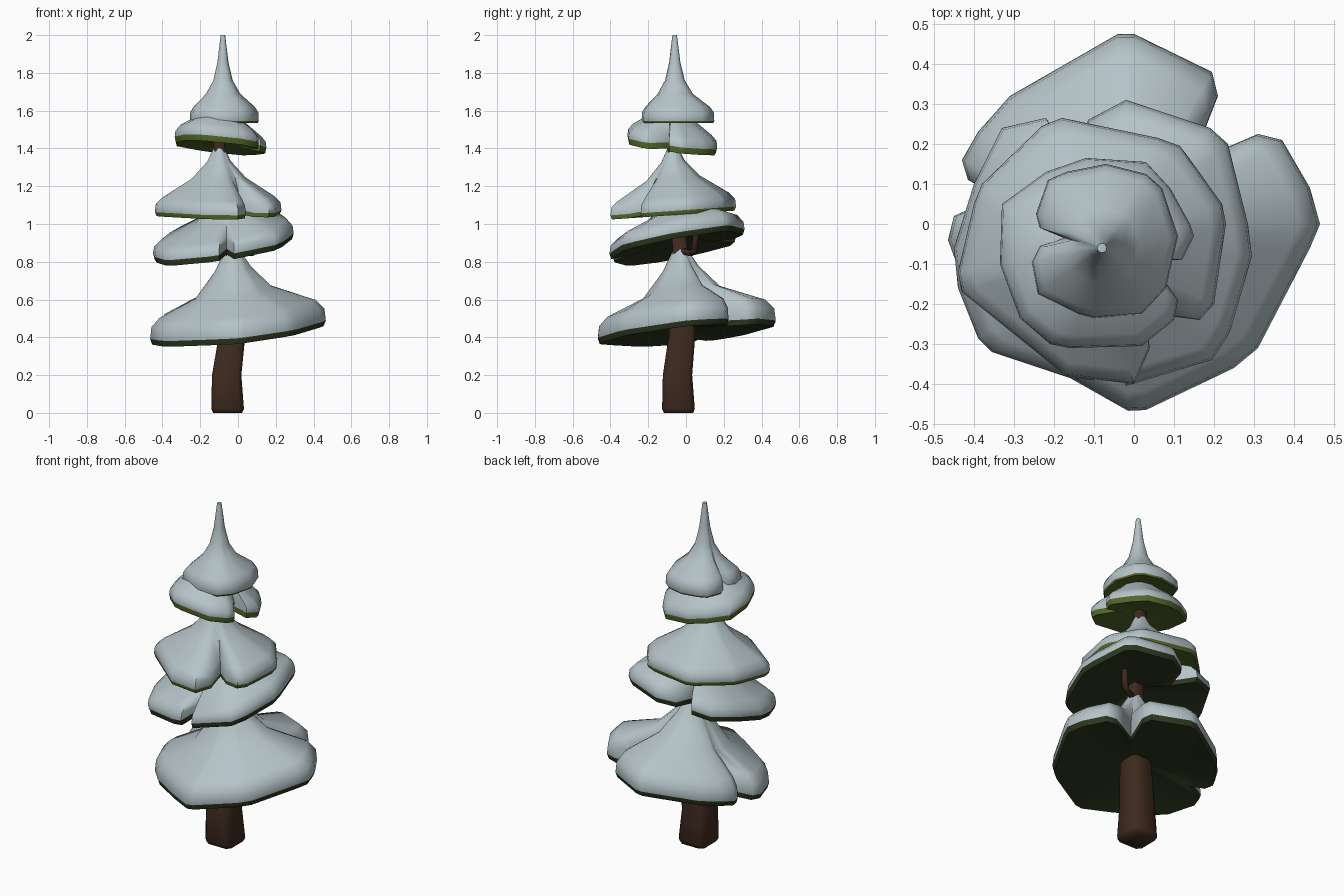
import bpy, bmesh, math
from mathutils import Vector

if "Cube" in bpy.data.objects:
    bpy.data.objects.remove(bpy.data.objects["Cube"])


def material(name, rgb):
    m = bpy.data.materials.new(name)
    m.diffuse_color = (*rgb, 1)
    m.use_nodes = True
    m.node_tree.nodes["Principled BSDF"].inputs["Base Color"].default_value = m.diffuse_color
    return m


snow = material("snow", (0.46, 0.545, 0.575))
dark_green = material("dark needle green", (0.024, 0.037, 0.013))
light_green = material("light needle green", (0.085, 0.135, 0.022))
bark = material("bark brown", (0.050, 0.024, 0.014))


def loft(name, rings, mats, rule, angle):
    """Skin a stack of equal-length rings and cap both ends."""
    bm = bmesh.new()
    loops = [[bm.verts.new(p) for p in ring] for ring in rings]
    for k, (a, b) in enumerate(zip(loops, loops[1:])):
        for i in range(len(a)):
            j = (i + 1) % len(a)
            f = bm.faces.new((a[i], a[j], b[j], b[i]))
            f.material_index = rule(k)
    for loop, k in ((loops[0], 0), (loops[-1], len(loops) - 2)):
        bm.faces.new(loop).material_index = rule(k)
    bmesh.ops.recalc_face_normals(bm, faces=bm.faces[:])
    me = bpy.data.meshes.new(name)
    bm.to_mesh(me)
    bm.free()
    for m in mats:
        me.materials.append(m)
    ob = bpy.data.objects.new(name, me)
    bpy.context.collection.objects.link(ob)
    bpy.context.view_layer.objects.active = ob
    ob.select_set(True)
    bpy.ops.object.shade_smooth_by_angle(angle=math.radians(angle))
    ob.select_set(False)
    return ob


def tier(name, outline, apex, tip, base, thick, mids, green, band=0.03, shoulder=0.89):
    """Snowy bough layer: notched outline lofted from rim up to the tip.
    base = (height, x slope, y slope) of the tilted underside."""
    ax, ay, az = apex
    pts = []
    for x, y in outline:
        dx, dy = x - ax, y - ay
        pts.append((dx, dy, math.hypot(dx, dy)))
    mean = sum(p[2] for p in pts) / len(pts)

    def low(dx, dy, r):
        return (base[0] + base[1] * (ax + dx) + base[2] * (ay + dy)
                + 0.15 * max(0, 0.8 * mean - r))

    def ring(s, height, blend=0.0):
        out = []
        for dx, dy, r in pts:
            q = s * ((1 - blend) * r + blend * mean) / r
            out.append(Vector((ax + dx * q, ay + dy * q, height(low(dx, dy, r)))))
        return out

    rings = [ring(tip / mean, lambda z: az, 1.0)]
    for s, f in mids:
        rings.append(ring(s, lambda z, f=f: (z + thick) * (1 - f) + az * f,
                          0.95 - 0.6 * s))
    rings += [
        ring(shoulder, lambda z: z + thick),
        ring(0.985, lambda z: z + thick * 0.66),
        ring(1.0, lambda z: z + band),
        ring(0.975, lambda z: z),
        ring(0.10, lambda z: base[0] + 0.05, 0.8),
    ]
    snow_rows = len(mids) + 3
    loft(name, rings, [snow, green], lambda k: 0 if k < snow_rows else 1, 50)


# Bough layers, bottom to top
tier("lowest_boughs",
     [(.465, 0), (.44, .09), (.37, .21), (.31, .225), (.24, .195), (.14, .14),
      (.21, .32), (.195, .38), (0, .475), (-.04, .475), (-.31, .32), (-.39, .23),
      (-.43, .16), (-.415, .11), (-.34, .07), (-.45, .02), (-.465, -.04),
      (-.41, -.19), (-.33, -.275), (-.16, -.385), (-.015, -.467), (.03, -.465),
      (.25, -.36), (.31, -.31), (.44, -.06)],
     (-.03, -.03, .87), .035, (.412, .1, .1), .14,
     [(.22, .66), (.46, .27)], dark_green)

tier("second_boughs",
     [(.295, -.08), (.285, 0), (.235, .20), (.19, .24), (-.02, .31), (-.115, .26),
      (-.14, .14), (-.22, .265), (-.33, .24), (-.40, .10), (-.45, -.06),
      (-.44, -.16), (-.39, -.285), (-.355, -.32), (-.16, -.385), (-.10, -.39),
      (-.06, -.28), (-.02, -.405), (.195, -.34), (.24, -.27)],
     (-.06, -.05, 1.2), .035, (.89, .15, .18), .105,
     [(.22, .66), (.46, .30)], dark_green)

tier("third_boughs",
     [(.23, 0), (.22, .05), (.115, .195), (.06, .215), (-.18, .265), (-.23, .245),
      (-.38, .10), (-.40, .05), (-.44, -.12), (-.43, -.17), (-.17, -.38), (0, -.40),
      (.04, -.31), (.02, -.19), (.085, -.23), (.165, -.24), (.20, -.20)],
     (-.10, -.07, 1.42), .02, (1.052, 0, .07), .095,
     [(.20, .68), (.45, .36)], light_green, .022)

tier("fourth_boughs",
     [(.15, -.03), (.14, 0), (.09, .09), (.03, .155), (-.12, .165), (-.22, .13),
      (-.33, .05), (-.335, -.10), (-.285, -.235), (-.21, -.30), (-.16, -.31),
      (.02, -.305), (.10, -.24), (.11, -.19), (.04, -.09), (.12, -.09)],
     (-.09, -.07, 1.66), .03, (1.385, -.1, -.12), .095,
     [(.25, .70), (.55, .33)], light_green, .032, .87)

tier("top_boughs",
     [(.11, -.03), (.07, .09), (.03, .125), (-.07, .15), (-.17, .13), (-.215, .11),
      (-.245, .025), (-.235, -.01), (-.175, -.035), (-.235, -.055), (-.255, -.095),
      (-.24, -.175), (-.14, -.225), (-.1, -.235), (.02, -.225), (.08, -.16)],
     (-.08, -.06, 2.0), .012, (1.535, 0, 0), .085,
     [(.16, .62), (.28, .37), (.5, .18)], light_green, .01)


# Bent trunk with a chamfered square section
def trunk_ring(x, y, z, r):
    return [Vector((x + r * math.cos(math.radians(90 * k + 45 + d)),
                    y + r * math.sin(math.radians(90 * k + 45 + d)), z))
            for k in range(4) for d in (-9, 9)]


loft("trunk",
     [trunk_ring(*p) for p in [
         (-.055, -.04, 0, .095), (-.055, -.04, .02, .107), (-.06, -.045, .2, .096),
         (-.03, -.02, .42, .086), (-.03, -.03, .85, .05), (-.06, -.05, 1.1, .042),
         (-.1, -.07, 1.42, .036), (-.085, -.065, 1.62, .025)]],
     [bark], lambda k: 0, 60)

# Small bent twig under the second layer
curve = bpy.data.curves.new("twig", "CURVE")
curve.dimensions = "3D"
curve.bevel_depth = 0.018
curve.bevel_resolution = 1
curve.use_fill_caps = True
path = [(-.03, -.03, .86), (.07, .025, .845), (.10, .045, .86), (.11, .052, .95)]
spline = curve.splines.new("POLY")
spline.points.add(len(path) - 1)
for p, co in zip(spline.points, path):
    p.co = (*co, 1)
curve.materials.append(bark)
bpy.context.collection.objects.link(bpy.data.objects.new("twig", curve))
